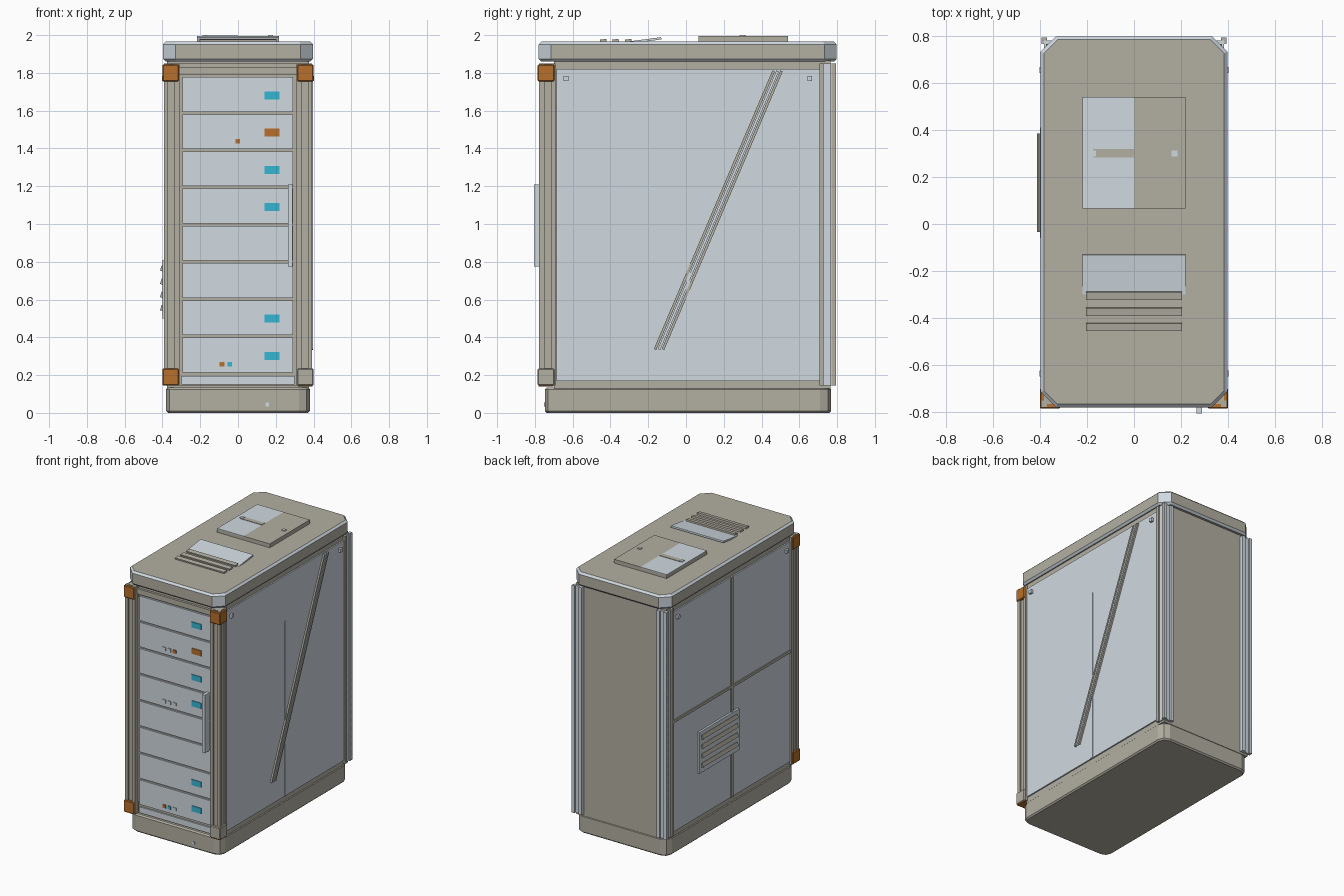
import bpy, bmesh, math
from mathutils import Matrix

old = bpy.data.objects.get("Cube")
if old:
    bpy.data.objects.remove(old, do_unlink=True)


def material(name, rgb):
    m = bpy.data.materials.new(name)
    m.use_nodes = True
    m.diffuse_color = (*rgb, 1)
    m.node_tree.nodes["Principled BSDF"].inputs["Base Color"].default_value = (*rgb, 1)
    return m


BEIGE = material("warm_grey", (0.45, 0.43, 0.365))
LIGHT = material("pale_blue_grey", (0.63, 0.695, 0.75))
ORANGE = material("orange", (0.47, 0.16, 0.025))
TEAL = material("teal", (0.035, 0.47, 0.65))


def box(name, xs, ys, zs, mat, bevel=0, tilt=0, axis='X'):
    """Box from its extents, optionally bevelled and tilted about its centre."""
    spans = (xs, ys, zs)
    bm = bmesh.new()
    bmesh.ops.create_cube(bm, size=1)
    bmesh.ops.scale(bm, vec=[b - a for a, b in spans], verts=bm.verts)
    if bevel:
        bmesh.ops.bevel(bm, geom=bm.edges[:], offset=bevel, segments=1, affect='EDGES')
    bm.transform(Matrix.Rotation(tilt, 4, axis))
    me = bpy.data.meshes.new(name)
    bm.to_mesh(me)
    bm.free()
    me.materials.append(mat)
    ob = bpy.data.objects.new(name, me)
    ob.location = [(a + b) / 2 for a, b in spans]
    bpy.context.collection.objects.link(ob)
    return ob


def span(c, w):
    return (c - w / 2, c + w / 2)


def side(s, a, b):
    """Extent on the side given by sign s."""
    return tuple(sorted((s * a, s * b)))


def cut_slab(name, half_x, ys, zs, corner, segments, edge):
    """Slab with cut vertical corners and softened rims."""
    bm = bmesh.new()
    bmesh.ops.create_cube(bm, size=1)
    bmesh.ops.scale(bm, vec=(half_x * 2, ys[1] - ys[0], zs[1] - zs[0]), verts=bm.verts)
    upright = [e for e in bm.edges if abs(e.verts[0].co.z - e.verts[1].co.z) > 0.01]
    bmesh.ops.bevel(bm, geom=upright, offset=corner, segments=segments, profile=0.5,
                    affect='EDGES')
    rims = [e for e in bm.edges if abs(e.verts[0].co.z - e.verts[1].co.z) < 0.001]
    bmesh.ops.bevel(bm, geom=rims, offset=edge, segments=1, affect='EDGES')
    me = bpy.data.meshes.new(name)
    bm.to_mesh(me)
    bm.free()
    me.materials.append(BEIGE)
    ob = bpy.data.objects.new(name, me)
    ob.location = (0, sum(ys) / 2, sum(zs) / 2)
    bpy.context.collection.objects.link(ob)
    return ob


# Base, body and cap; the slanted faces of the cap are pale
cut_slab("base", 0.38, (-0.747, 0.768), (0, 0.135), 0.058, 2, 0.01)
cap = cut_slab("top_cap", 0.397, (-0.78, 0.798), (1.86, 1.965), 0.066, 1, 0.014)
cap.data.materials.append(LIGHT)
for f in cap.data.polygons:
    if max(abs(c) for c in f.normal) < 0.97:
        f.material_index = 1
box("body", (-0.375, 0.375), (-0.7, 0.766), (0.13, 1.865), BEIGE)
box("base_bolt", span(0.155, 0.02), (-0.752, -0.74), span(0.045, 0.02), LIGHT)

# Corner posts: a core with two raised ribs on each outer face
for s, label in ((1, "left"), (-1, "right")):
    for d, end, off, mat in ((-1, "front", 0, BEIGE), (1, "back", 0.016, LIGHT)):
        name = f"{end}_{label}_post"
        height = (0.145, 1.85)
        box(name + "_core", side(s, 0.315, 0.383), side(d, 0.69 + off, 0.765 + off), height, mat)
        for a, b in ((0.69, 0.713), (0.755, 0.775)):
            box(name + "_side_rib", side(s, 0.37, 0.393), side(d, a + off, b + off), height, BEIGE)
        for a, b in ((0.31, 0.335), (0.37, 0.393)):
            box(name + "_face_rib", side(s, a, b), side(d, 0.75 + off, 0.777 + off), height, mat)
    # Corner brackets on the front posts
    for zs, mat in (((1.755, 1.845), ORANGE), ((0.145, 0.235), ORANGE if s < 0 else BEIGE)):
        box(f"{label}_corner_bracket", side(s, 0.313, 0.4), (-0.785, -0.697), zs, mat, 0.005)
box("left_bracket_foot", (0.318, 0.395), (-0.78, -0.702), (0.141, 0.147), ORANGE)

# Front frame with a stack of drawers
box("front_frame", (-0.315, 0.315), (-0.735, -0.69), (0.145, 1.85), BEIGE)
box("front_header", (-0.31, 0.31), (-0.752, -0.72), (1.79, 1.83), BEIGE)
box("front_sill", (-0.3, 0.3), (-0.745, -0.72), (0.15, 0.195), LIGHT)
pitch = 0.197
tags = [TEAL, ORANGE, TEAL, TEAL, None, None, TEAL, TEAL]
leds = {1: (LIGHT, LIGHT, ORANGE), 3: (LIGHT,) * 3, 7: (ORANGE, TEAL, LIGHT)}
for i, tag in enumerate(tags):
    top = 1.778 - i * pitch
    box("drawer", (-0.294, 0.291), (-0.748, -0.72), (top - pitch + 0.013, top), LIGHT)
    if tag:
        box("drawer_tag", (0.14, 0.22), (-0.753, -0.74), span(top - 0.097, 0.042), tag)
    for k, mat in enumerate(leds.get(i, ())):
        box("drawer_led", span(-0.085 + k * 0.042, 0.025), (-0.754, -0.74),
            span(top - 0.142, 0.024), mat)

# Front door handle
box("handle_bar", (0.266, 0.289), (-0.805, -0.745), (0.775, 1.21), LIGHT)

# Side panels and their bolts
for s, label in ((1, "left"), (-1, "right")):
    for ys in ((-0.685, 0), (0.02, 0.71)):
        box(f"{label}_side_panel", side(s, 0.37, 0.385), ys, (0.17, 1.82), LIGHT)
    for y in (-0.635, 0.655):
        box(f"{label}_panel_bolt", side(s, 0.38, 0.402), span(y, 0.026), span(1.77, 0.026), LIGHT)
box("left_upper_seam", (0.37, 0.385), (0.001, 0.02), (1.48, 1.82), LIGHT)
box("left_lower_seam", (0.37, 0.39), (0, 0.02), (0.17, 1.48), LIGHT)
box("right_panel_post", (-0.391, -0.37), (-0.002, 0.022), (0.17, 1.82), BEIGE)
box("right_panel_rail", (-0.393, -0.37), (-0.685, 0.71), (0.99, 1.01), BEIGE)

# Diagonal ribs on the left side
run, rise = 0.628, 1.475
lean = math.atan2(run, rise)
length = math.hypot(run, rise)
for k, mat in ((-1, BEIGE), (0, LIGHT), (1, BEIGE)):
    box("diagonal_rib", (0.38, 0.397), span(0.171 + k * 0.021, 0.014),
        span(1.073, length), mat, 0, -lean)

# Louvred vent on the right side
box("side_vent_plate", (-0.4, -0.38), (-0.06, 0.41), (0.5, 0.81), LIGHT)
for k in range(4):
    box("side_vent_slat", (-0.409, -0.393), (-0.035, 0.385), span(0.555 + k * 0.07, 0.03),
        BEIGE, 0, 0.3, 'Y')

# Roof hatch, two-tone, with a pull bar and two knobs
hatch_y = (0.065, 0.54)
box("hatch_plate", (-0.218, 0.218), hatch_y, (1.96, 1.988), BEIGE)
box("hatch_light_half", (-0.218, 0), hatch_y, (1.984, 1.994), LIGHT)
box("hatch_plain_half", (0, 0.218), hatch_y, (1.984, 1.994), BEIGE)
box("hatch_pull", (-0.175, 0), span(0.3, 0.036), (1.988, 1.997), BEIGE)
for x in (-0.175, 0.172):
    box("hatch_knob", span(x, 0.025), span(0.3, 0.025), (1.985, 2.0), LIGHT)

# Roof vent: a tilted deflector with slats in front of it
box("roof_deflector", (-0.218, 0.218), (-0.3, -0.13), (1.966, 1.978), LIGHT, 0, 0.13)
for y in (-0.305, -0.373, -0.438):
    box("roof_slat", (-0.203, 0.203), span(y, 0.034), (1.964, 1.978), BEIGE, 0, 0.13)
